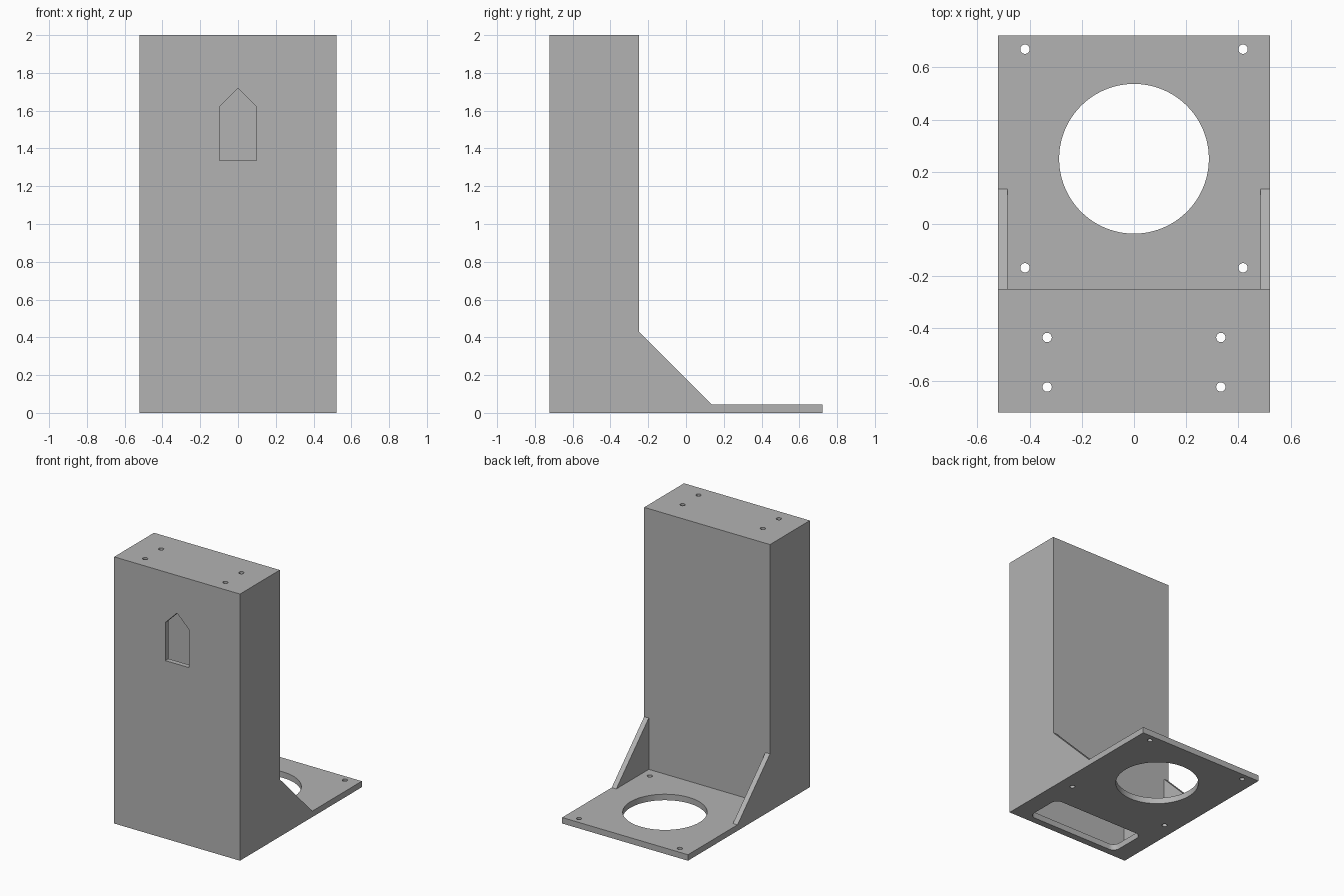
import bpy, bmesh, math
from mathutils import Vector

if "Cube" in bpy.data.objects:
    bpy.data.objects.remove(bpy.data.objects["Cube"])

grey = bpy.data.materials.new("light grey plastic")
grey.diffuse_color = (0.45, 0.45, 0.45, 1)
grey.use_nodes = True
grey.node_tree.nodes["Principled BSDF"].inputs["Base Color"].default_value = grey.diffuse_color

W, D, H = 0.522, 0.722, 2.0      # half width, half depth, height
WALL = 0.038                     # wall thickness
PLATE = 0.045                    # base plate thickness
BACK = -0.25                     # rear face of the tower


def prism(name, points, direction):
    """Extrude a closed 3D outline along a direction."""
    bm = bmesh.new()
    face = bm.faces.new([bm.verts.new(p) for p in points])
    out = bmesh.ops.extrude_face_region(bm, geom=[face])
    moved = [v for v in out["geom"] if isinstance(v, bmesh.types.BMVert)]
    bmesh.ops.translate(bm, verts=moved, vec=Vector(direction))
    bmesh.ops.recalc_face_normals(bm, faces=bm.faces)
    mesh = bpy.data.meshes.new(name)
    bm.to_mesh(mesh)
    bm.free()
    mesh.materials.append(grey)
    obj = bpy.data.objects.new(name, mesh)
    bpy.context.collection.objects.link(obj)
    return obj


def box(name, x, y, z):
    pts = [(x[0], y[0], z[0]), (x[1], y[0], z[0]), (x[1], y[1], z[0]), (x[0], y[1], z[0])]
    return prism(name, pts, (0, 0, z[1] - z[0]))


def hole(name, x, y, r, z, n):
    ring = [(x + r * math.cos(2 * math.pi * i / n), y + r * math.sin(2 * math.pi * i / n), z[0])
            for i in range(n)]
    return prism(name, ring, (0, 0, z[1] - z[0]))


def rounded_slot(name, x, y, r, z, steps=8):
    pts = []
    corners = [(x[1] - r, y[1] - r), (x[0] + r, y[1] - r), (x[0] + r, y[0] + r), (x[1] - r, y[0] + r)]
    for k, (cx, cy) in enumerate(corners):
        for i in range(steps + 1):
            a = math.pi / 2 * (k + i / steps)
            pts.append((cx + r * math.cos(a), cy + r * math.sin(a), z[0]))
    return prism(name, pts, (0, 0, z[1] - z[0]))


# Tower, side gussets and base plate share one side profile
profile = [(-D, 0), (D, 0), (D, PLATE), (0.135, PLATE), (BACK, 0.43), (BACK, H), (-D, H)]
bracket = prism("bracket_body", [(-W, y, z) for y, z in profile], (2 * W, 0, 0))

cutters = [
    # space between the two gussets
    box("gusset_gap", (-W + WALL, W - WALL), (BACK, 0.5), (PLATE, 0.6)),
    # hollow inside of the tower
    box("tower_cavity", (-W + WALL, W - WALL), (-D + WALL, BACK - WALL), (PLATE, H - WALL)),
    # rounded opening in the floor of the tower
    rounded_slot("floor_opening", (-0.385, 0.385), (-0.67, -0.38), 0.05, (-0.1, 0.1)),
    # large round hole in the base plate
    hole("large_hole", 0, 0.25, 0.287, (-0.1, 0.1), 96),
]
# pointed window in the front wall
window = [(-0.098, 1.335), (0.098, 1.335), (0.098, 1.62), (0, 1.718), (-0.098, 1.62)]
cutters.append(prism("window_cut", [(x, -D - 0.1, z) for x, z in window], (0, 0.2, 0)))
# screw holes in the base plate and in the tower top
for side in (-1, 1):
    for y in (-0.168, 0.67):
        cutters.append(hole("plate_screw_hole", side * 0.418, y, 0.018, (-0.1, 0.1), 32))
    for y in (-0.625, -0.435):
        cutters.append(hole("top_screw_hole", side * 0.333, y, 0.018, (H - 0.1, H + 0.1), 32))

# Cut every opening out of the body
bpy.context.view_layer.objects.active = bracket
for c in cutters:
    mod = bracket.modifiers.new(c.name, "BOOLEAN")
    mod.operation = "DIFFERENCE"
    mod.solver = "EXACT"
    mod.object = c
    bpy.ops.object.modifier_apply(modifier=mod.name)
    bpy.data.objects.remove(c)

# Smooth the round holes, keep the other edges sharp
bpy.ops.object.select_all(action="DESELECT")
bracket.select_set(True)
bpy.ops.object.shade_smooth_by_angle(angle=math.radians(20))
